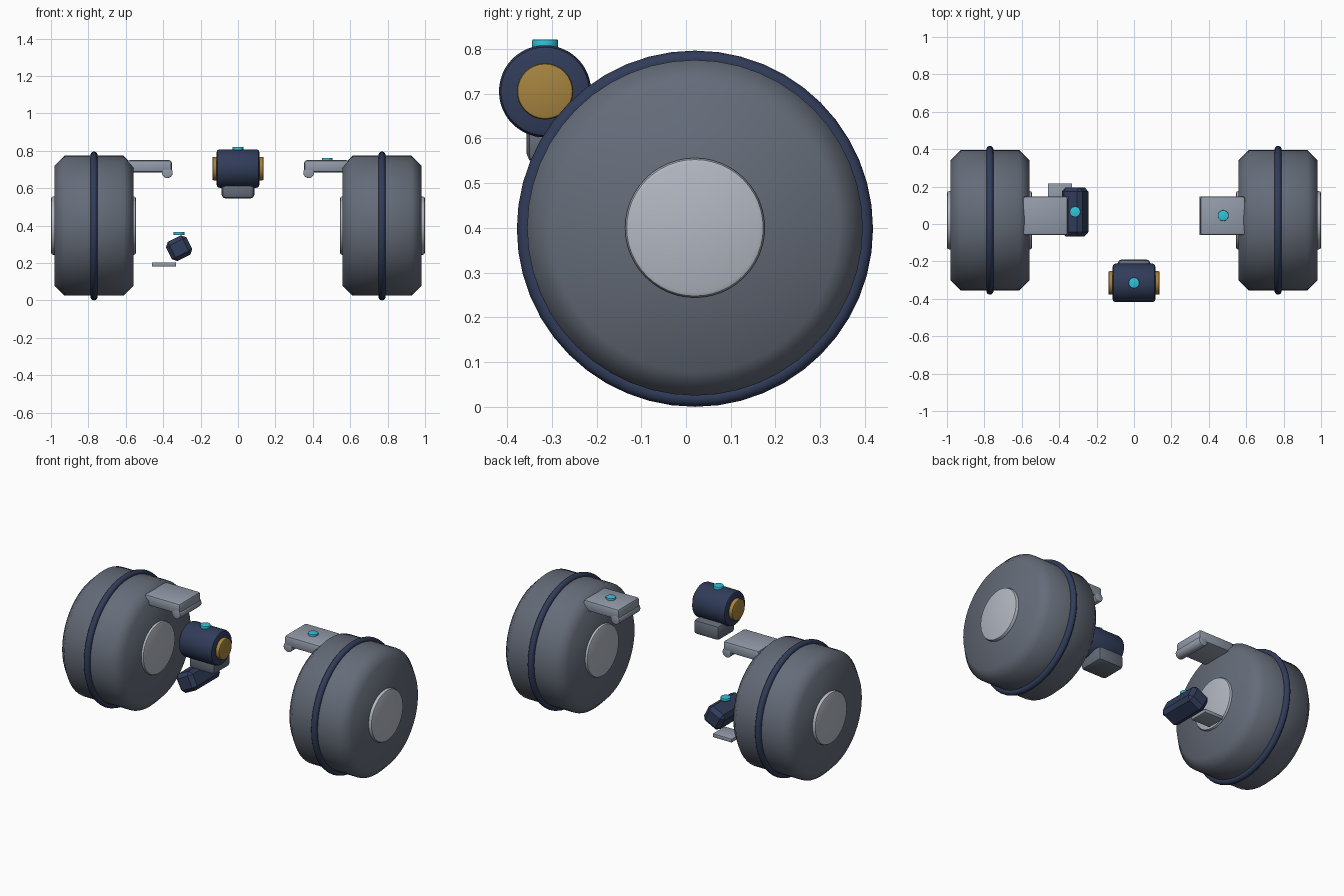
import bpy
import math

if "Cube" in bpy.data.objects:
    bpy.data.objects.remove(bpy.data.objects["Cube"])

COLORS = {
    "slate": (0.13, 0.15, 0.19), "navy": (0.03, 0.045, 0.1),
    "steel": (0.29, 0.33, 0.4), "silver": (0.45, 0.48, 0.54),
    "gold": (0.38, 0.23, 0.05), "cyan": (0.03, 0.55, 0.7),
}
MATS = {}
for key, rgb in COLORS.items():
    MATS[key] = bpy.data.materials.new(key)
    MATS[key].diffuse_color = (*rgb, 1)


def finish(name, mat, bevel=0.0, segments=2, angle=35):
    ob = bpy.context.object
    ob.name = name
    ob.data.materials.append(MATS[mat])
    if bevel:
        mod = ob.modifiers.new("bevel", "BEVEL")
        mod.width, mod.segments = bevel, segments
        mod.limit_method = "ANGLE"
        mod.angle_limit = math.radians(40)
        bpy.ops.object.modifier_apply(modifier="bevel")
    bpy.ops.object.shade_smooth_by_angle(angle=math.radians(angle))
    return ob


def box(name, mat, center, size, bevel, segments=2, rot_y=0.0):
    bpy.ops.mesh.primitive_cube_add(size=1, location=center, rotation=(0, rot_y, 0))
    bpy.context.object.scale = size
    bpy.ops.object.transform_apply(location=False, rotation=False, scale=True)
    return finish(name, mat, bevel, segments)


def cylinder(name, mat, center, radius, length, axis="z", bevel=0.0, segments=2, sides=48, angle=35):
    rot = {"x": (0, math.pi / 2, 0), "y": (math.pi / 2, 0, 0), "z": (0, 0, 0)}[axis]
    bpy.ops.mesh.primitive_cylinder_add(vertices=sides, radius=radius, depth=length,
                                        location=center, rotation=rot)
    return finish(name, mat, bevel, segments, angle)


def button(name, x, y, z0, z1, radius=0.029):
    cylinder(name, "cyan", (x, y, (z0 + z1) / 2), radius, z1 - z0, bevel=0.003, sides=24)


# Side drums, with hub, rim band and inner arm rest
for side, s in (("left", -1), ("right", 1)):
    cylinder(side + "_drum", "slate", (s * 0.77, 0.02, 0.4), 0.375, 0.42, "x", 0.053, 1, angle=60)
    cylinder(side + "_hub", "silver", (s * 0.7725, 0.02, 0.4), 0.156, 0.455, "x", 0.012)
    bpy.ops.mesh.primitive_torus_add(major_radius=0.379, minor_radius=0.019, major_segments=48,
                                     minor_segments=12, location=(s * 0.77, 0.02, 0.398),
                                     rotation=(0, math.pi / 2, 0))
    finish(side + "_rim_band", "navy", angle=60)
    box(side + "_arm_plate", "steel", (s * 0.474, 0.044, 0.717), (0.24, 0.207, 0.065), 0.013)
    cylinder(side + "_arm_lip", "steel", (s * 0.378, 0.044, 0.683), 0.029, 0.207, "y", 0.004, sides=24)
button("right_arm_button", 0.477, 0.045, 0.745, 0.761)

# Centre front barrel on its bracket
cylinder("barrel", "navy", (0, -0.315, 0.705), 0.103, 0.228, "x", 0.015)
cylinder("barrel_caps", "gold", (0, -0.315, 0.705), 0.063, 0.274, "x", 0.007, sides=32)
box("barrel_bracket", "slate", (0, -0.273, 0.59), (0.174, 0.166, 0.09), 0.02)
button("barrel_button", 0, -0.315, 0.8, 0.821)

# Small tilted grip with foot plate
box("tilted_grip", "navy", (-0.315, 0.065, 0.279), (0.122, 0.262, 0.115), 0.022, 1, -0.46)
button("grip_button", -0.315, 0.065, 0.349, 0.367)
box("grip_foot", "steel", (-0.396, 0.158, 0.192), (0.13, 0.118, 0.023), 0.005)

for m in bpy.data.materials:
    if m.users and not m.is_grease_pencil:
        m.use_nodes = True
        m.node_tree.nodes["Principled BSDF"].inputs["Base Color"].default_value = m.diffuse_color
